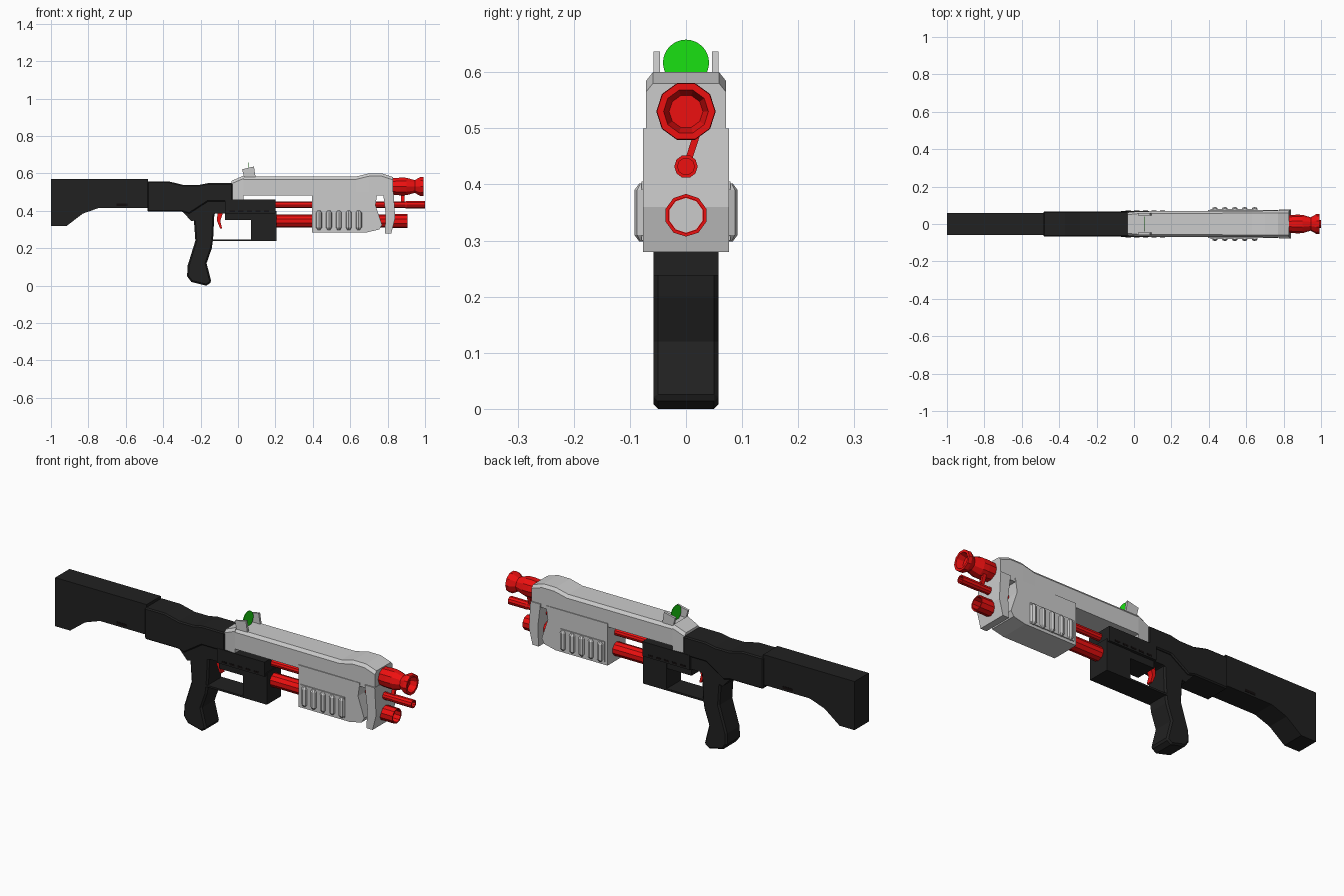
import bpy, bmesh, math
from mathutils import Matrix

if "Cube" in bpy.data.objects:
    bpy.data.objects.remove(bpy.data.objects["Cube"])


def material(name, rgb):
    m = bpy.data.materials.new(name)
    m.diffuse_color = (*rgb, 1)
    m.use_nodes = True
    m.node_tree.nodes["Principled BSDF"].inputs["Base Color"].default_value = m.diffuse_color
    return m


BLACK = material("black", (0.015, 0.015, 0.015))
RED = material("red", (0.85, 0.005, 0.005))
GREEN = material("green", (0.01, 0.75, 0.006))
DARK = material("dark_slot", (0.006, 0.004, 0.004))


def finish(bm, name, mat, bevel=0):
    bmesh.ops.recalc_face_normals(bm, faces=bm.faces)
    me = bpy.data.meshes.new(name)
    bm.to_mesh(me)
    bm.free()
    ob = bpy.data.objects.new(name, me)
    bpy.context.collection.objects.link(ob)
    if mat:
        me.materials.append(mat)
    if bevel:
        b = ob.modifiers.new("bevel", 'BEVEL')
        b.width, b.segments, b.limit_method = bevel, 1, 'ANGLE'
        b.angle_limit = math.radians(60)
    return ob


def side_profile(name, pts, y0, y1, mat=None, bevel=0):
    """Side outline in x, z pulled across from y0 to y1."""
    bm = bmesh.new()
    a = [bm.verts.new((x, y0, z)) for x, z in pts]
    b = [bm.verts.new((x, y1, z)) for x, z in pts]
    bm.faces.new(a)
    bm.faces.new(b[::-1])
    for i in range(len(pts)):
        j = (i + 1) % len(pts)
        bm.faces.new((a[i], a[j], b[j], b[i]))
    return finish(bm, name, mat, bevel)


def box(name, x0, x1, z0, z1, y0, y1, mat=None, bevel=0):
    return side_profile(name, [(x0, z0), (x1, z0), (x1, z1), (x0, z1)], y0, y1, mat, bevel)


def lathe(name, prof, z, mat, sides=10, turn=0.0):
    """Rings of (x, radius) around a lengthwise axis at height z, both ends capped."""
    bm = bmesh.new()
    rings = []
    for x, r in prof:
        rings.append([bm.verts.new((x, r * math.cos(turn + k * math.tau / sides),
                                    z + r * math.sin(turn + k * math.tau / sides)))
                      for k in range(sides)])
    for p, q in zip(rings, rings[1:]):
        for k in range(sides):
            n = (k + 1) % sides
            bm.faces.new((p[k], p[n], q[n], q[k]))
    bm.faces.new(rings[0])
    bm.faces.new(rings[-1])
    return finish(bm, name, mat)


def loft(name, sections, mat=None):
    """Chamfer-topped sections: x, bottom, top, half width."""
    bm = bmesh.new()
    rings = []
    for x, zb, zt, w in sections:
        c = 0.015
        yz = [(-w, zb), (w, zb), (w, zt - c), (w - c * 0.8, zt), (-w + c * 0.8, zt), (-w, zt - c)]
        rings.append([bm.verts.new((x, y, z)) for y, z in yz])
    for p, q in zip(rings, rings[1:]):
        for k in range(6):
            n = (k + 1) % 6
            bm.faces.new((p[k], p[n], q[n], q[k]))
    bm.faces.new(rings[0])
    bm.faces.new(rings[-1])
    return finish(bm, name, mat)


# Shoulder stock with a small slot on each side
side_profile("stock", [(-1, 0.57), (-1, 0.32), (-0.915, 0.32), (-0.83, 0.385), (-0.745, 0.415),
                       (-0.48, 0.415), (-0.48, 0.57)], -0.058, 0.058, BLACK)
for s in (-1, 1):
    box("stock_slot", -0.65, -0.59, 0.425, 0.438, s * 0.055, s * 0.0595, DARK)

# Rear receiver, its lower frame and side plate
side_profile("rear_receiver", [(-0.485, 0.557), (-0.37, 0.557), (-0.29, 0.538), (-0.21, 0.538),
                               (-0.16, 0.548), (-0.03, 0.548), (-0.03, 0.45), (-0.16, 0.45),
                               (-0.26, 0.385), (-0.30, 0.395), (-0.485, 0.395)],
             -0.068, 0.068, BLACK, 0.006)
side_profile("lower_frame", [(-0.30, 0.40), (-0.25, 0.345), (-0.225, 0.35), (-0.12, 0.385),
                             (-0.07, 0.385), (-0.07, 0.46), (-0.24, 0.46)], -0.058, 0.058, BLACK)
box("side_plate", -0.07, 0.20, 0.385, 0.46, -0.07, 0.07, BLACK)
box("trigger_housing", -0.07, 0.08, 0.35, 0.39, -0.055, 0.055, BLACK)
for s in (-1, 1):
    for i in range(5):
        x = -0.045 + i * 0.046
        box("plate_slot", x, x + 0.028, 0.393, 0.402, s * 0.068, s * 0.0715, DARK)

# Pistol grip, trigger, guard and front block
side_profile("pistol_grip", [(-0.26, 0.41), (-0.235, 0.34), (-0.228, 0.24), (-0.27, 0.105),
                             (-0.272, 0.05), (-0.25, 0.02), (-0.17, 0.0), (-0.142, 0.018),
                             (-0.168, 0.12), (-0.14, 0.20), (-0.133, 0.25), (-0.125, 0.41)],
             -0.058, 0.058, BLACK, 0.008)
side_profile("trigger", [(-0.11, 0.39), (-0.08, 0.39), (-0.095, 0.345), (-0.085, 0.305),
                         (-0.095, 0.305), (-0.112, 0.345)], -0.014, 0.014, RED)
box("trigger_guard", -0.15, 0.10, 0.238, 0.247, -0.058, 0.058, BLACK)
box("front_block", 0.07, 0.205, 0.238, 0.40, -0.058, 0.058, BLACK)

# Grey upper shroud: rear block and long cover with a hump near the front
loft("rear_cap", [(-0.035, 0.455, 0.56, 0.062), (0.03, 0.46, 0.588, 0.068)])
loft("top_cover", [(0.03, 0.482, 0.583, 0.068), (0.63, 0.482, 0.583, 0.07),
                   (0.70, 0.482, 0.60, 0.071), (0.77, 0.482, 0.60, 0.071),
                   (0.83, 0.482, 0.58, 0.071)])

# Fore-end with raised grip ribs
side_profile("fore_end", [(0.395, 0.285), (0.69, 0.285), (0.755, 0.30), (0.77, 0.325),
                          (0.735, 0.43), (0.745, 0.50), (0.395, 0.50)], -0.074, 0.074)
side_profile("front_bracket", [(0.785, 0.28), (0.82, 0.28), (0.84, 0.36), (0.832, 0.50),
                               (0.775, 0.50), (0.79, 0.38)], -0.077, 0.077)
for s in (-1, 1):
    box("rib_panel", 0.41, 0.66, 0.30, 0.405, s * 0.07, s * 0.079)
    for i in range(5):
        bm = bmesh.new()
        rings = []
        for z, r in ((0.298, 0.008), (0.31, 0.017), (0.39, 0.017), (0.402, 0.008)):
            rings.append([bm.verts.new((0.433 + i * 0.053 + r * math.cos(k * math.pi / 4),
                                        s * (0.075 + r * math.sin(k * math.pi / 4)), z))
                          for k in range(5)])
        for p, q in zip(rings, rings[1:]):
            for k in range(4):
                bm.faces.new((p[k], p[k + 1], q[k + 1], q[k]))
        bm.faces.new(rings[0])
        bm.faces.new(rings[-1])
        finish(bm, "grip_rib", None)

# Red tubes and muzzle, ten-sided with hollow ends
lathe("upper_muzzle", [(0.81, 0.045), (0.87, 0.05), (0.90, 0.049), (0.945, 0.036), (0.975, 0.053),
                       (0.993, 0.052), (0.993, 0.04), (0.96, 0.03)], 0.53, RED)
lathe("middle_tube", [(0.0, 0.019), (0.895, 0.019), (0.90, 0.021), (1.0, 0.021),
                      (1.0, 0.015), (0.98, 0.015)], 0.432, RED)
lathe("lower_tube", [(0.19, 0.035), (0.80, 0.035), (0.83, 0.038), (0.905, 0.038),
                     (0.905, 0.032), (0.845, 0.032)], 0.345, RED, turn=math.radians(18))
lathe("lower_tube_core", [(0.83, 0.031), (0.847, 0.031)], 0.345, None, turn=math.radians(18))
bm = bmesh.new()
bmesh.ops.create_cube(bm, size=1, matrix=Matrix.Translation((0.88, 0.012, 0.467))
                      @ Matrix.Rotation(math.radians(-18), 4, 'X')
                      @ Matrix.Diagonal((0.018, 0.012, 0.06, 1)))
finish(bm, "muzzle_link", RED)

# Rear sight: two ears around a thin green disc
for s in (-1, 1):
    side_profile("sight_ear", [(0.022, 0.622), (0.085, 0.637), (0.095, 0.575), (0.035, 0.57)],
                 s * 0.046, s * 0.058)
lathe("sight_disc", [(0.056, 0.041), (0.059, 0.041)], 0.617, GREEN, sides=32)
